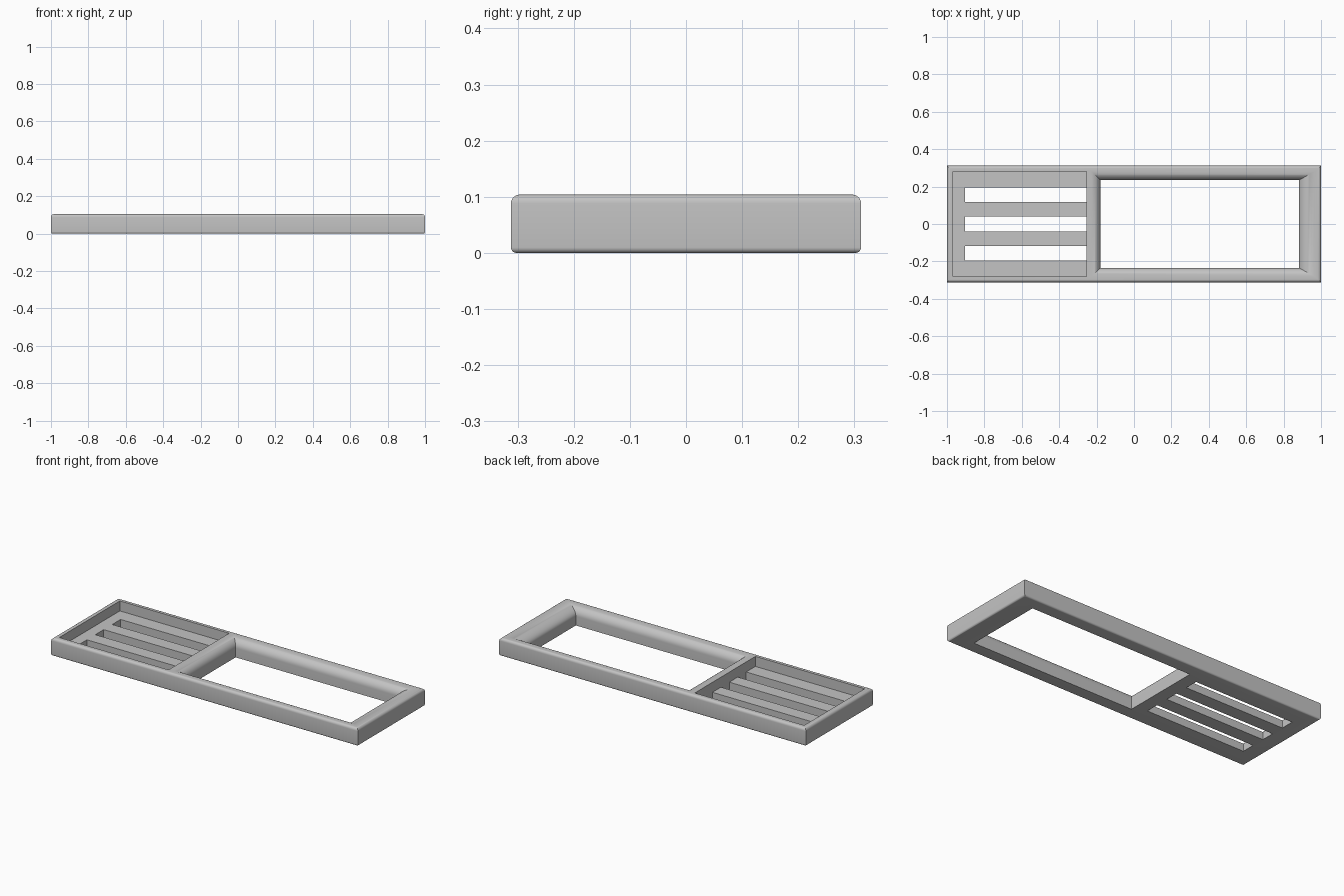
import bpy, bmesh, math

old = bpy.data.objects.get("Cube")
if old:
    bpy.data.objects.remove(old, do_unlink=True)

HEIGHT, HALF_W = 0.104, 0.312
FLOOR = 0.045          # height of the slotted floor
DIVIDER = -0.255       # tray side of the divider

grey = bpy.data.materials.new("plain grey")
grey.use_nodes = True
colour = (0.55, 0.55, 0.55, 1)
grey.diffuse_color = colour
grey.node_tree.nodes["Principled BSDF"].inputs["Base Color"].default_value = colour


def loft(name, rings):
    """Closed solid through rectangles given as (x0, x1, y0, y1, z)."""
    bm = bmesh.new()
    loops = [[bm.verts.new(p) for p in ((x0, y0, z), (x1, y0, z), (x1, y1, z), (x0, y1, z))]
             for x0, x1, y0, y1, z in rings]
    for a, b in zip(loops, loops[1:]):
        for i in range(4):
            j = (i + 1) % 4
            bm.faces.new((a[i], a[j], b[j], b[i]))
    bm.faces.new(loops[0][::-1])
    bm.faces.new(loops[-1])
    bmesh.ops.recalc_face_normals(bm, faces=bm.faces)
    mesh = bpy.data.meshes.new(name)
    bm.to_mesh(mesh)
    bm.free()
    mesh.materials.append(grey)
    ob = bpy.data.objects.new(name, mesh)
    bpy.context.collection.objects.link(ob)
    return ob


def box(name, x0, x1, y0, y1, z0, z1):
    return loft(name, [(x0, x1, y0, y1, z0), (x0, x1, y0, y1, z1)])


def cut(target, cutter):
    mod = target.modifiers.new("cut", "BOOLEAN")
    mod.operation, mod.solver, mod.object = "DIFFERENCE", "EXACT", cutter
    bpy.context.view_layer.objects.active = target
    bpy.ops.object.modifier_apply(modifier=mod.name)
    bpy.data.objects.remove(cutter, do_unlink=True)


# Outer block with rounded top and bottom rims
def outer_ring(inset, z):
    return (-1 + inset, 1 - inset, -HALF_W + inset, HALF_W - inset, z)


steps = [math.radians(a) for a in range(0, 91, 15)]
LOW, HIGH = 0.01, 0.016
rings = [outer_ring(LOW * (1 - math.sin(a)), LOW * (1 - math.cos(a))) for a in steps]
rings += [outer_ring(HIGH * (1 - math.cos(a)), HEIGHT - HIGH * (1 - math.sin(a))) for a in steps]
frame = loft("tray_frame", rings)

# Shallow tray and its three drain slots
cut(frame, box("tray_cutter", -0.968, DIVIDER, -0.282, 0.282, FLOOR, 0.2))
for y in (-0.157, 0, 0.157):
    cut(frame, box("slot_cutter", -0.903, DIVIDER, y - 0.039, y + 0.039, -0.1, 0.08))

# Large window: straight below, flaring over a rounded lip above
R, END = 0.05, 0.09


def window_ring(flare, z):
    return (-0.18 - R * flare, 0.883 + END * flare, -0.235 - R * flare, 0.235 + R * flare, z)


window = [window_ring(0, -0.1)]
for i in range(13):
    a = math.radians(i * 7.5)
    window.append(window_ring(1 - math.cos(a), HEIGHT - R * (1 - math.sin(a))))
window.append(window_ring(1, 0.2))
cut(frame, loft("window_cutter", window))

# Smooth the lips, keep the corners crisp
bpy.ops.object.select_all(action="DESELECT")
frame.select_set(True)
bpy.context.view_layer.objects.active = frame
bpy.ops.object.shade_smooth_by_angle(angle=math.radians(30))
